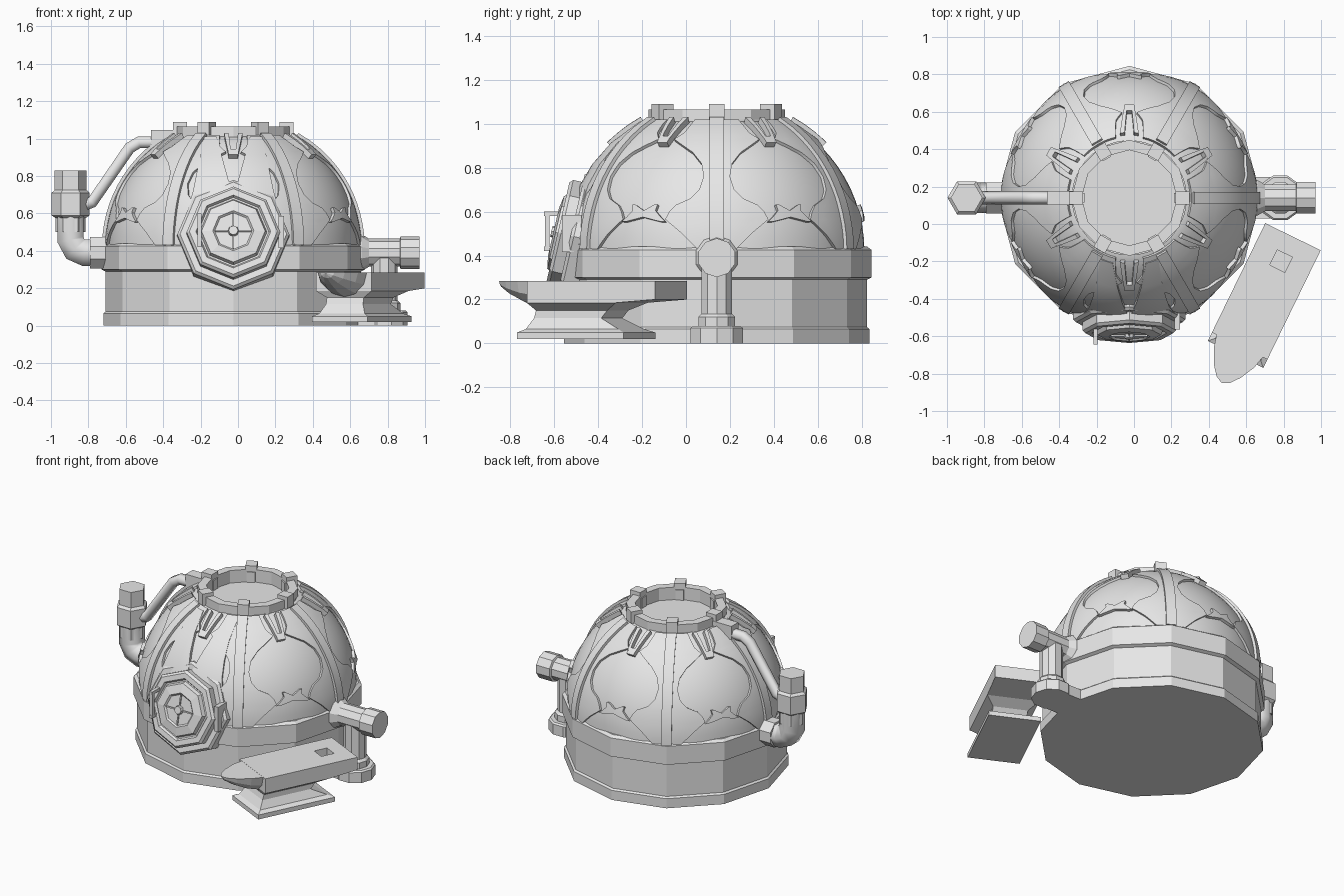
import bpy, bmesh
from math import sin, cos, pi, radians, sqrt
from mathutils import Matrix, Vector

if "Cube" in bpy.data.objects:
    bpy.data.objects.remove(bpy.data.objects["Cube"])

grey = bpy.data.materials.new("plain_grey")
grey.use_nodes = True
grey.diffuse_color = (0.8, 0.8, 0.8, 1)
grey.node_tree.nodes["Principled BSDF"].inputs["Base Color"].default_value = (0.8, 0.8, 0.8, 1)

CX, CY, CZ = -0.025, 0.14, 0.42      # dome centre
HOME = Matrix.Translation((CX, CY, 0))


def turn(deg, axis="Z"):
    return Matrix.Rotation(radians(deg), 4, axis)


def finish(name, bm, smooth=False, fix=True):
    if fix:
        bmesh.ops.recalc_face_normals(bm, faces=bm.faces)
    me = bpy.data.meshes.new(name)
    bm.to_mesh(me)
    bm.free()
    if smooth:
        me.shade_smooth()
        me.set_sharp_from_angle(angle=radians(25))
    me.materials.append(grey)
    ob = bpy.data.objects.new(name, me)
    bpy.context.collection.objects.link(ob)
    return ob


def loft(name, rings, matrix=Matrix(), smooth=False):
    """Skin a list of equal closed rings and cap both ends."""
    bm = bmesh.new()
    rows = [[bm.verts.new(matrix @ Vector(p)) for p in r] for r in rings]
    n = len(rows[0])
    for a, b in zip(rows, rows[1:]):
        for j in range(n):
            k = (j + 1) % n
            bm.faces.new((a[j], a[k], b[k], b[j]))
    bm.faces.new(rows[0][::-1])
    bm.faces.new(rows[-1])
    return finish(name, bm, smooth)


def lathe(name, profile, sides, matrix=HOME, start=0.0, smooth=False):
    rings = [[(r * cos(start + 2 * pi * i / sides), r * sin(start + 2 * pi * i / sides), z)
              for i in range(sides)] for r, z in profile]
    return loft(name, rings, matrix, smooth)


def box(name, size, matrix):
    bm = bmesh.new()
    bmesh.ops.create_cube(bm, size=1, matrix=matrix @ Matrix.Diagonal((*size, 1)))
    return finish(name, bm)


def shell(name, rows, azimuth, radius, depth=0.03, cols=6):
    """Raised plate on the dome; rows are (height, arc start, arc end)."""
    fine = []
    for a, b in zip(rows, rows[1:]):
        fine += [[a[k] + (b[k] - a[k]) * t / 3 for k in range(3)] for t in range(3)]
    fine.append(rows[-1])
    bm = bmesh.new()
    grid = []
    for z, s0, s1 in fine:
        r = sqrt(radius ** 2 - (z - CZ) ** 2)
        line = []
        for j in range(cols + 1):
            a = radians(azimuth) + (s0 + (s1 - s0) * j / cols) / r
            line.append(bm.verts.new((r * cos(a), r * sin(a), z - CZ)))
        grid.append(line)
    for a, b in zip(grid, grid[1:]):
        for j in range(cols):
            bm.faces.new((a[j], a[j + 1], b[j + 1], b[j]))
    out = bmesh.ops.extrude_face_region(bm, geom=bm.faces[:])["geom"]
    moved = {v for v in out if isinstance(v, bmesh.types.BMVert)}
    for v in bm.verts:
        if v not in moved:
            v.co *= (radius - depth) / radius
        v.co += Vector((CX, CY, CZ))
    return finish(name, bm, True)


def pipe(name, points, radius):
    cu = bpy.data.curves.new(name, "CURVE")
    cu.dimensions = "3D"
    cu.bevel_depth, cu.bevel_resolution, cu.use_fill_caps = radius, 1, True
    sp = cu.splines.new("POLY")
    sp.points.add(len(points) - 1)
    for p, co in zip(sp.points, points):
        p.co = (*co, 1)
    cu.materials.append(grey)
    ob = bpy.data.objects.new(name, cu)
    bpy.context.collection.objects.link(ob)


# Twelve-sided base with lip and upper band
lathe("base", [(0.695, 0), (0.695, 0.065), (0.683, 0.075), (0.683, 0.29), (0.705, 0.3),
               (0.705, 0.425), (0.685, 0.44)], 12)

# Smooth dome with open neck
dome = [(0.672 * cos(radians(a)), CZ + 0.672 * sin(radians(a))) for a in range(0, 62, 5)]
bm = bmesh.new()
verts = [bm.verts.new((r, 0, z)) for r, z in dome + [(0.305, 1.01), (0.305, 1.02)]]
edges = [bm.edges.new(p) for p in zip(verts, verts[1:])]
bmesh.ops.spin(bm, geom=verts + edges, cent=(0, 0, 0), axis=(0, 0, 1), angle=2 * pi,
               steps=60, use_merge=True)
bmesh.ops.remove_doubles(bm, verts=bm.verts, dist=1e-4)
bm.transform(HOME)
finish("dome", bm, True)

# Neck ring and the well inside it
lathe("neck_ring", [(0.0001, 0.445), (0.255, 0.445), (0.255, 1.065), (0.31, 1.065),
                    (0.31, 1.0), (0.26, 0.98)], 12)

# Six ribs with flared plates, and clamps on the ring
half = [(0.43, 0.09), (0.5, 0.16), (0.565, 0.24), (0.6, 0.22), (0.63, 0.19), (0.66, 0.12),
        (0.7, 0.08), (0.76, 0.06), (0.82, 0.07), (0.87, 0.11), (0.91, 0.17), (0.93, 0.2),
        (0.96, 0.15), (1.02, 0.1)]
for az in range(0, 360, 60):
    shell("rib_plate", [(z, -w, w) for z, w in half], az, 0.686)
    shell("rib_bar", [(z, -0.032, 0.032) for z in (0.43, 0.6, 0.75, 0.9, 1.03)], az, 0.703, cols=1)
    spot = HOME @ turn(az)
    box("ring_clamp", (0.075, 0.07, 0.1), spot @ Matrix.Translation((0.285, 0, 1.04)))
    box("well_bar", (0.02, 0.05, 0.6), spot @ Matrix.Translation((0.25, 0, 0.75)))

# Brackets under the ring, and pointed plates under the panels
for az in range(30, 390, 60):
    for s in (-1, 1):
        leg = [(0.93, 0.012, 0.028), (1.03, 0.025, 0.05)]
        shell("bracket_leg", [(z, *sorted((s * a, s * b))) for z, a, b in leg], az, 0.703, cols=2)
    shell("bracket_foot", [(0.915, -0.026, 0.026), (0.945, -0.03, 0.03)], az, 0.703, cols=2)
    if az != 270:
        for s in (-1, 1):
            star = [(0.555, 0.09, 0.115), (0.575, 0, 0.09), (0.605, 0, 0.06), (0.632, 0.05, 0.066)]
            shell("star_plate", [(z, *sorted((s * a, s * b))) for z, a, b in star], az, 0.69, cols=3)

# Arms framing the hatch
for s in (-1, 1):
    arm = [(0.45, 0.01, 0.3), (0.72, 0.01, 0.22), (1.01, 0.09, 0.16)]
    shell("hatch_arm", [(z, *sorted((s * a, s * b))) for z, a, b in arm], 270, 0.692)

# Octagonal hatch, tilted back: stepped rings, recess and hub
hatch = Matrix.Translation((CX, -0.525, 0.49)) @ turn(-13, "X") @ turn(90, "X")
lathe("hatch", [(0.3, -0.13), (0.3, -0.015), (0.285, 0), (0.25, 0), (0.25, 0.045), (0.235, 0.06),
                (0.2, 0.06), (0.19, 0.045), (0.18, 0.045), (0.17, 0.07), (0.11, 0.08),
                (0.1, 0.07), (0.03, 0.07), (0.025, 0.09), (0.015, 0.09)], 8, hatch, pi / 2)
for k in range(4):
    box("hatch_spoke", (0.075, 0.008, 0.012),
        hatch @ turn(90 * k) @ Matrix.Translation((0.06, 0, 0.073)))

# Hatch handle and latch
for z in (0.43, 0.59):
    box("handle_arm", (0.022, 0.1, 0.02), Matrix.Translation((-0.205, -0.595, z)))
box("handle_grip", (0.022, 0.02, 0.18), Matrix.Translation((-0.205, -0.632, 0.51)))
box("latch", (0.03, 0.09, 0.17), Matrix.Translation((0.232, -0.52, 0.5)))

# Chimney pipe on the right side
pipe("elbow_pipe", [(-0.68, CY, 0.39), (-0.82, CY, 0.39), (-0.87, CY, 0.41),
                    (-0.895, CY, 0.46), (-0.895, CY, 0.62)], 0.082)
lathe("elbow_flange", [(0.09, 0.6), (0.09, 0.765)], 8,
      Matrix.Translation((CX, CY, 0.39)) @ turn(-90, "Y"), pi / 8)
lathe("chimney", [(0.08, 0.5), (0.08, 0.575), (0.102, 0.59), (0.102, 0.71), (0.085, 0.725),
                  (0.085, 0.83)], 6, Matrix.Translation((-0.895, CY, 0)))
pipe("feed_pipe", [(-0.84, CY, 0.64), (-0.78, CY, 0.66), (-0.58, CY, 0.95),
                   (-0.53, CY, 0.98), (-0.42, CY, 0.98)], 0.036)
box("feed_block", (0.14, 0.075, 0.09), Matrix.Translation((-0.395, CY, 1.0)))

# Outlet pipe and stand on the left side
lathe("outlet", [(0.1, 0.6), (0.1, 0.66), (0.075, 0.7), (0.075, 0.865), (0.088, 0.87),
                 (0.088, 0.97)], 10, Matrix.Translation((0, CY, 0.39)) @ turn(90, "Y"))
lathe("stand", [(0.125, 0), (0.125, 0.07), (0.115, 0.08), (0.088, 0.08), (0.088, 0.12),
                (0.072, 0.135), (0.072, 0.38)], 10, Matrix.Translation((0.782, CY, 0)))
box("stand_foot", (0.16, 0.22, 0.07), Matrix.Translation((0.7, CY, 0.035)))

# Anvil: local x runs from heel to horn
anvil = Matrix.Translation((0.85, -0.068, 0)) @ turn(-116)
rows = [(0.02, 0.16, 0.7, 0.165), (0.05, 0.16, 0.7, 0.165), (0.065, 0.2, 0.67, 0.135),
        (0.115, 0.3, 0.64, 0.11), (0.15, 0.27, 0.63, 0.11), (0.185, 0.2, 0.65, 0.165),
        (0.2, 0, 0.65, 0.165), (0.285, 0, 0.65, 0.165)]
body = loft("anvil_body", [[(a, -w, z), (b, -w, z), (b, w, z), (a, w, z)]
                           for z, a, b, w in rows], anvil)
cutter = box("hole_cutter", (0.09, 0.09, 0.12), anvil @ Matrix.Translation((0.145, 0, 0.285)))
cutter.hide_render = True
cutter.hide_viewport = True
cut = body.modifiers.new("square_hole", "BOOLEAN")
cut.object, cut.operation, cut.solver = cutter, "DIFFERENCE", "EXACT"
horn = [(0.64, 0.14, 0.13), (0.72, 0.12, 0.105), (0.8, 0.08, 0.065), (0.85, 0.04, 0.03),
        (0.868, 0.004, 0.006)]
loft("anvil_horn", [[(s, w * cos(pi * k / 6), 0.284 - h * sin(pi * k / 6)) for k in range(7)]
                    for s, w, h in horn], anvil)
